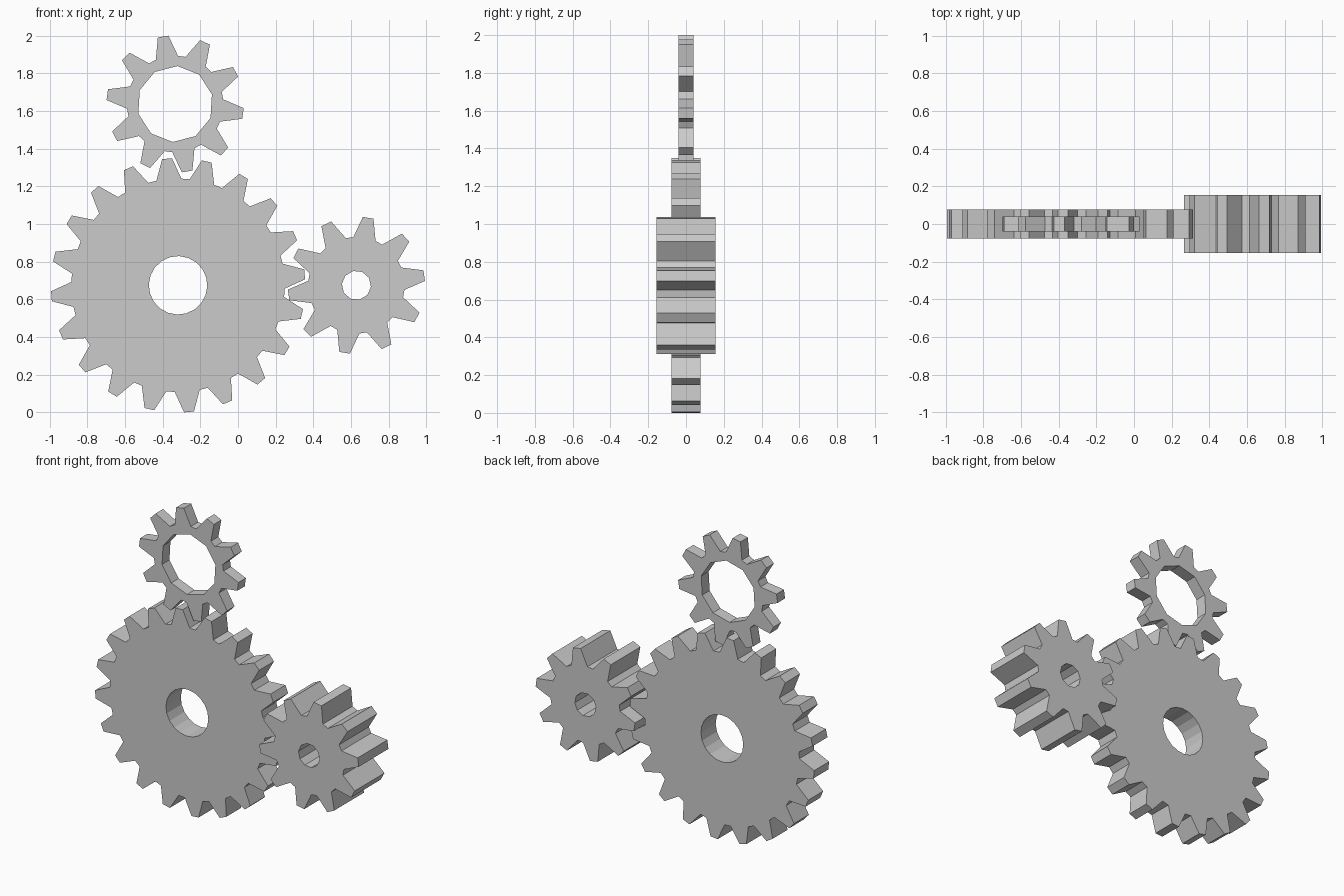
import bpy, bmesh
from math import sin, cos, radians, pi

if "Cube" in bpy.data.objects:
    bpy.data.objects.remove(bpy.data.objects["Cube"])

S = 0.15523          # size of one gear unit
BIG_X, BIG_Z = -0.3183, 0.6745
TURN = -1.8          # rotation of the big gear in degrees


def gear(name, teeth, bore, radius, width, x, z, turn, depth=0.7):
    """Flat-faced spur gear with a faceted bore, lying in the XZ plane."""
    bm = bmesh.new()
    step = 2 * pi / teeth / 4
    root, tip = radius - depth / 2, radius + depth / 2

    def vert(r, a):
        return bm.verts.new((r * S * cos(a), -width * S / 2, r * S * sin(a)))

    # one bore corner and four outline points per tooth
    rings = []
    for i in range(teeth):
        a = radians(turn) + i * 4 * step
        rings.append([vert(bore, a), vert(root, a), vert(tip, a + step),
                      vert(tip, a + 2 * step), vert(root, a + 3 * step)])

    # front face: tooth, web below the tooth, web below the gap
    for i, (b, r0, t0, t1, r1) in enumerate(rings):
        nb, nr = rings[(i + 1) % teeth][:2]
        bm.faces.new((r0, t0, t1, r1))
        bm.faces.new((b, r0, r1))
        bm.faces.new((b, r1, nr, nb))

    # thickness
    front = bm.faces[:]
    ext = bmesh.ops.extrude_face_region(bm, geom=front, use_keep_orig=True)
    back = [v for v in ext["geom"] if isinstance(v, bmesh.types.BMVert)]
    bmesh.ops.translate(bm, verts=back, vec=(0, width * S, 0))
    bmesh.ops.recalc_face_normals(bm, faces=bm.faces[:])

    mesh = bpy.data.meshes.new(name)
    bm.to_mesh(mesh)
    bm.free()
    obj = bpy.data.objects.new(name, mesh)
    obj.location = (x, 0, z)
    bpy.context.collection.objects.link(obj)
    return obj


# large gear, thick pinion on its right, thin ring gear above it
gear("large_gear", 20, 1.0, 4.0, 1.0, BIG_X, BIG_Z, TURN)
gear("thick_pinion", 10, 0.5, 2.0, 2.0, BIG_X + 6.1 * S, BIG_Z, -2 * TURN - 9)
gear("thin_ring_gear", 10, 1.3, 2.0, 0.5, BIG_X - 0.1 * S, BIG_Z + 6.2 * S, -2 * TURN - 25)
